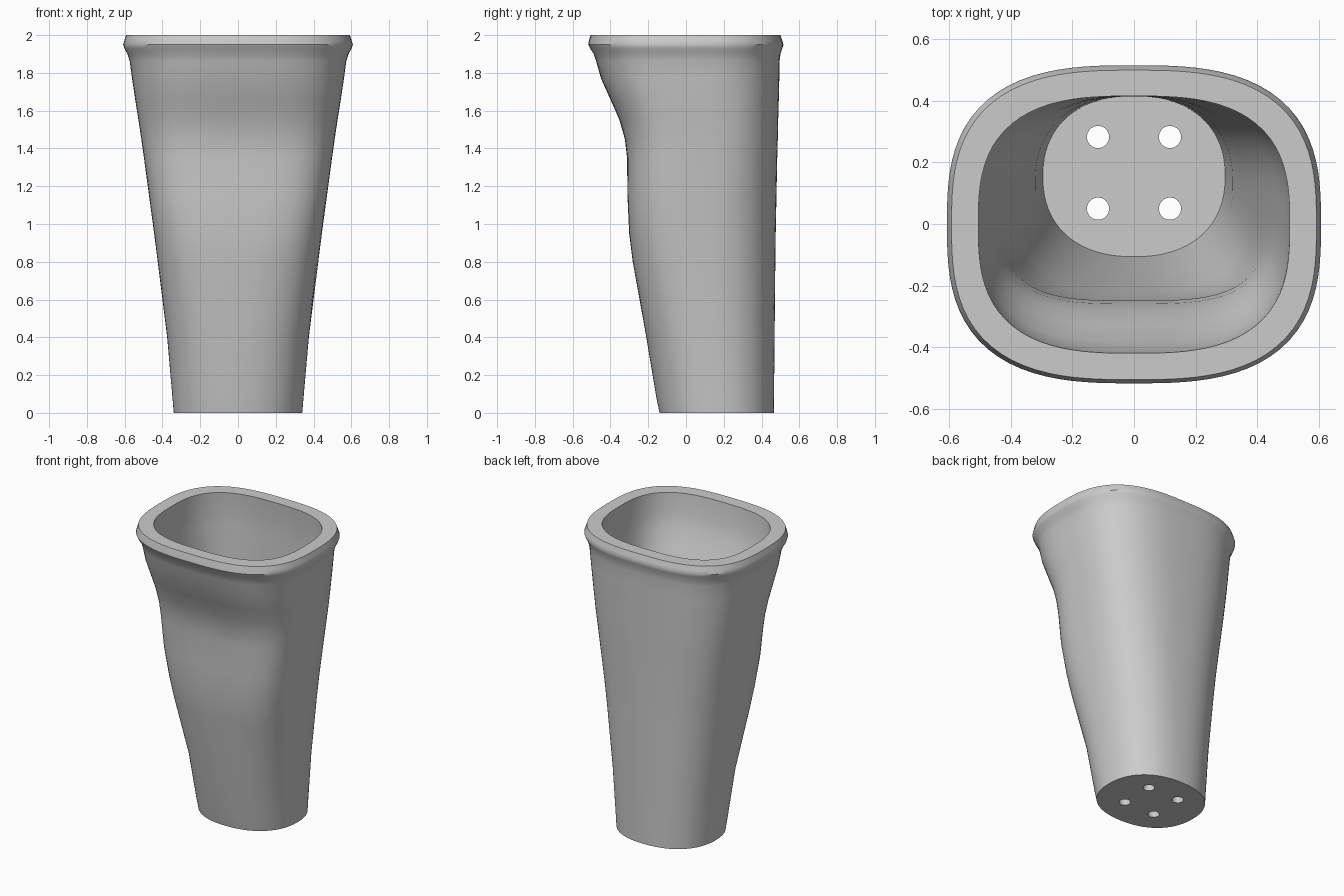
import bpy
import bmesh
from math import sin, cos, pi
from mathutils import Matrix

SIDES = 96
FLOOR_Z = 0.08

# Outer stations: height, half width, front y, back y
STATIONS = [
    (0, .34, -.14, .465), (FLOOR_Z, .347, -.157, .466),
    (.4, .375, -.21, .469), (.8, .425, -.282, .473),
    (.95, .444, -.301, .475), (1.15, .471, -.31, .479),
    (1.35, .498, -.312, .483), (1.45, .512, -.324, .486),
    (1.55, .527, -.352, .488), (1.65, .543, -.396, .491),
    (1.77, .561, -.45, .494), (1.86, .573, -.475, .495),
    (1.9, .585, -.488, .5), (1.93, .602, -.508, .51),
    (1.95, .608, -.518, .516), (1.97, .602, -.514, .51),
    (2, .593, -.506, .5),
]
LIP_START = 1.87

old = bpy.data.objects.get("Cube")
if old:
    bpy.data.objects.remove(old, do_unlink=True)


def make_object(name, bm):
    mesh = bpy.data.meshes.new(name)
    bmesh.ops.recalc_face_normals(bm, faces=bm.faces)
    bm.to_mesh(mesh)
    bm.free()
    obj = bpy.data.objects.new(name, mesh)
    bpy.context.collection.objects.link(obj)
    return obj


def squareness(z):
    """Section exponents for the front and back: rounder low, boxier high."""
    back = 2.25 + 0.3 * z
    dent = max(0, 1 - abs(z - 1.2) / 0.75)
    return back + dent, back


def ring(bm, z, half, front, back):
    mid, depth = (front + back) / 2, (back - front) / 2
    n_front, n_back = squareness(z)
    verts = []
    for i in range(SIDES):
        a = 2 * pi * i / SIDES
        c, s = cos(a), sin(a)
        n = n_front if s < 0 else n_back
        r = (abs(c) ** n + abs(s) ** n) ** (-1 / n)
        verts.append(bm.verts.new((half * r * c, mid + depth * r * s, z)))
    return verts


def inset(station):
    z, half, front, back = station
    wall = 0.05 + 0.01 * z
    return z, half - wall, front + wall, back - wall


# Hollow cup: up the outside, over the rim, down the inside to the floor
outside = STATIONS
inside = [inset(s) for s in STATIONS if FLOOR_Z <= s[0] < LIP_START]
rim_inner = (2, .506, -.42, .416)
path = outside + [rim_inner] + inside[::-1]

bm = bmesh.new()
rings = [ring(bm, *s) for s in path]
for low, high in zip(rings, rings[1:]):
    for i in range(SIDES):
        j = (i + 1) % SIDES
        bm.faces.new((low[i], low[j], high[j], high[i]))
bm.faces.new(rings[0][::-1])
bm.faces.new(rings[-1])
cup = make_object("cup_body", bm)

# Four drain holes through the floor
bm = bmesh.new()
for x in (-.117, .117):
    for y in (.05, .283):
        bmesh.ops.create_cone(bm, cap_ends=True, segments=32, radius1=.036,
                              radius2=.036, depth=.4,
                              matrix=Matrix.Translation((x, y, 0)))
cutter = make_object("drain_hole_cutter", bm)
cutter.hide_render = True

bpy.ops.object.select_all(action='DESELECT')
bpy.context.view_layer.objects.active = cup
cup.select_set(True)
cut = cup.modifiers.new("drain_holes", 'BOOLEAN')
cut.operation = 'DIFFERENCE'
cut.solver = 'EXACT'
cut.object = cutter
bpy.ops.object.modifier_apply(modifier=cut.name)
bpy.data.objects.remove(cutter, do_unlink=True)

# Single plain grey
grey = bpy.data.materials.new("light_grey")
grey.use_nodes = True
colour = (.6, .6, .6, 1)
grey.diffuse_color = colour
grey.node_tree.nodes["Principled BSDF"].inputs["Base Color"].default_value = colour
cup.data.materials.clear()
cup.data.materials.append(grey)

bpy.ops.object.shade_smooth_by_angle(angle=pi / 5)
